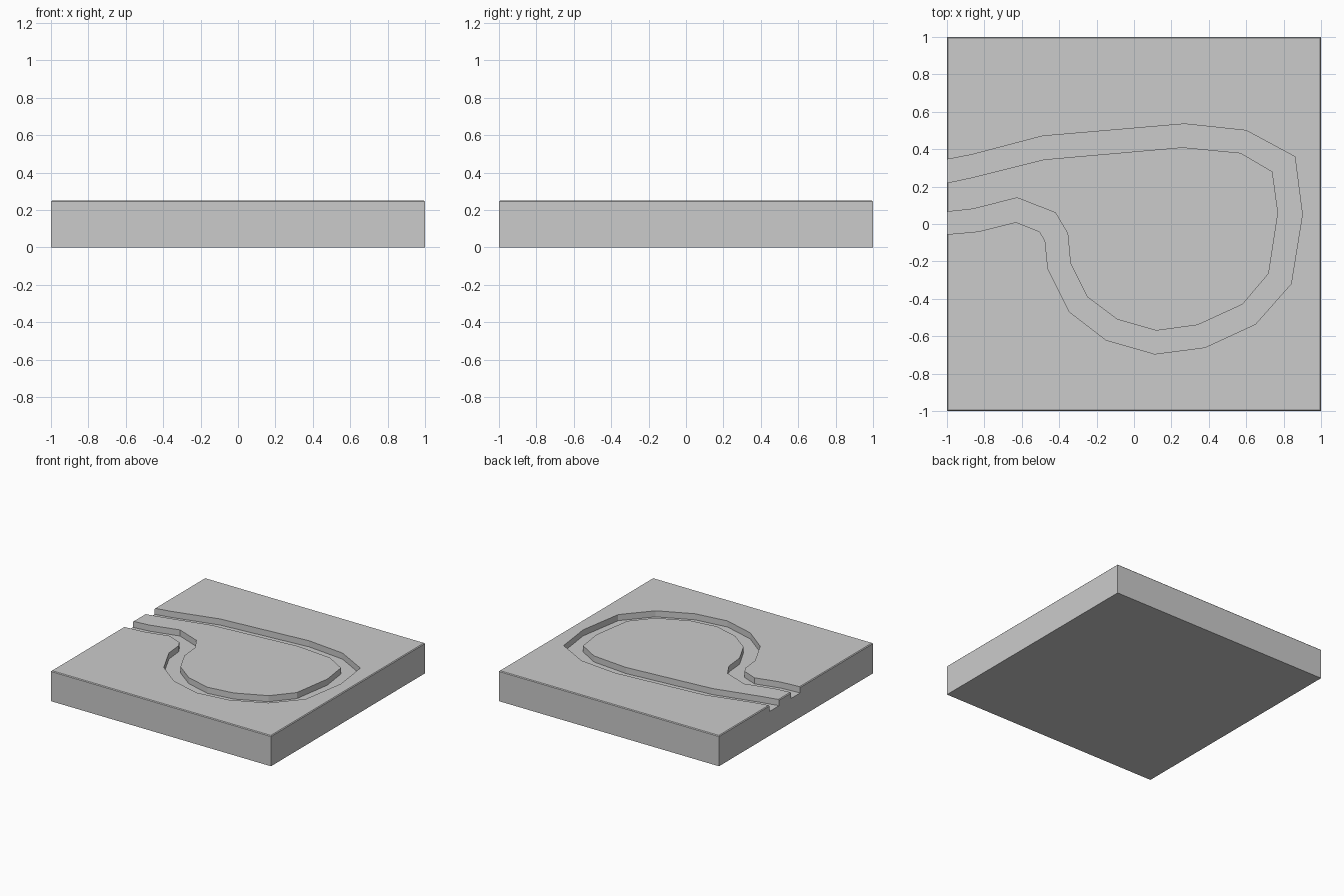
import bpy, bmesh

if "Cube" in bpy.data.objects:
    bpy.data.objects.remove(bpy.data.objects["Cube"])

H, DEPTH = 0.25, 0.05

# Outer and inner borders of the looping groove, in matching order
OUTER = [(-1, .345), (-.87, .37), (-.49, .47), (.27, .535), (.60, .50), (.86, .36),
         (.90, .05), (.84, -.32), (.65, -.535), (.38, -.66), (.11, -.695),
         (-.15, -.62), (-.345, -.47), (-.46, -.24), (-.475, -.09), (-.505, -.04),
         (-.63, .01), (-.83, -.04), (-1, -.055)]
INNER = [(-1, .22), (-.86, .25), (-.48, .345), (.26, .41), (.57, .38), (.74, .28),
         (.77, .06), (.72, -.265), (.58, -.43), (.34, -.54), (.12, -.57),
         (-.09, -.51), (-.25, -.39), (-.34, -.21), (-.355, -.05), (-.42, .06),
         (-.625, .14), (-.86, .08), (-1, .065)]


def extend(path, d=0.1):
    """Continue both ends of a border straight past the tile edge."""
    def past(a, b):
        s = d / (b[0] - a[0])
        return (a[0] - d, a[1] - s * (b[1] - a[1]))
    return [past(path[0], path[1])] + path[1:-1] + [past(path[-1], path[-2])]


def finish(name, bm):
    bmesh.ops.recalc_face_normals(bm, faces=bm.faces)
    me = bpy.data.meshes.new(name)
    bm.to_mesh(me)
    bm.free()
    ob = bpy.data.objects.new(name, me)
    bpy.context.collection.objects.link(ob)
    return ob


# Tile: slab with a tiny chamfer around the top
bm = bmesh.new()
bmesh.ops.create_cube(bm, size=1)
for v in bm.verts:
    v.co = (v.co.x * 2, v.co.y * 2, (v.co.z + .5) * H)
rim = [e for e in bm.edges if all(v.co.z > H / 2 for v in e.verts)]
bmesh.ops.bevel(bm, geom=rim, offset=0.006, segments=1, affect='EDGES')
tile = finish("tile", bm)

# Groove cutter: strip between both borders, raised through the top
bm = bmesh.new()
rows = [[bm.verts.new((x, y, H - DEPTH)) for x, y in extend(p)] for p in (OUTER, INNER)]
faces = [bm.faces.new((a, b, c, d)) for a, b, c, d in
         zip(rows[0], rows[0][1:], rows[1][1:], rows[1])]
ext = bmesh.ops.extrude_face_region(bm, geom=faces)
for v in ext["geom"]:
    if isinstance(v, bmesh.types.BMVert):
        v.co.z = H + 0.1
cutter = finish("groove_cutter", bm)

# Cut the groove into the tile
mod = tile.modifiers.new("groove", 'BOOLEAN')
mod.operation = 'DIFFERENCE'
mod.solver = 'EXACT'
mod.object = cutter
bpy.context.view_layer.objects.active = tile
bpy.ops.object.modifier_apply(modifier=mod.name)
bpy.data.objects.remove(cutter)
